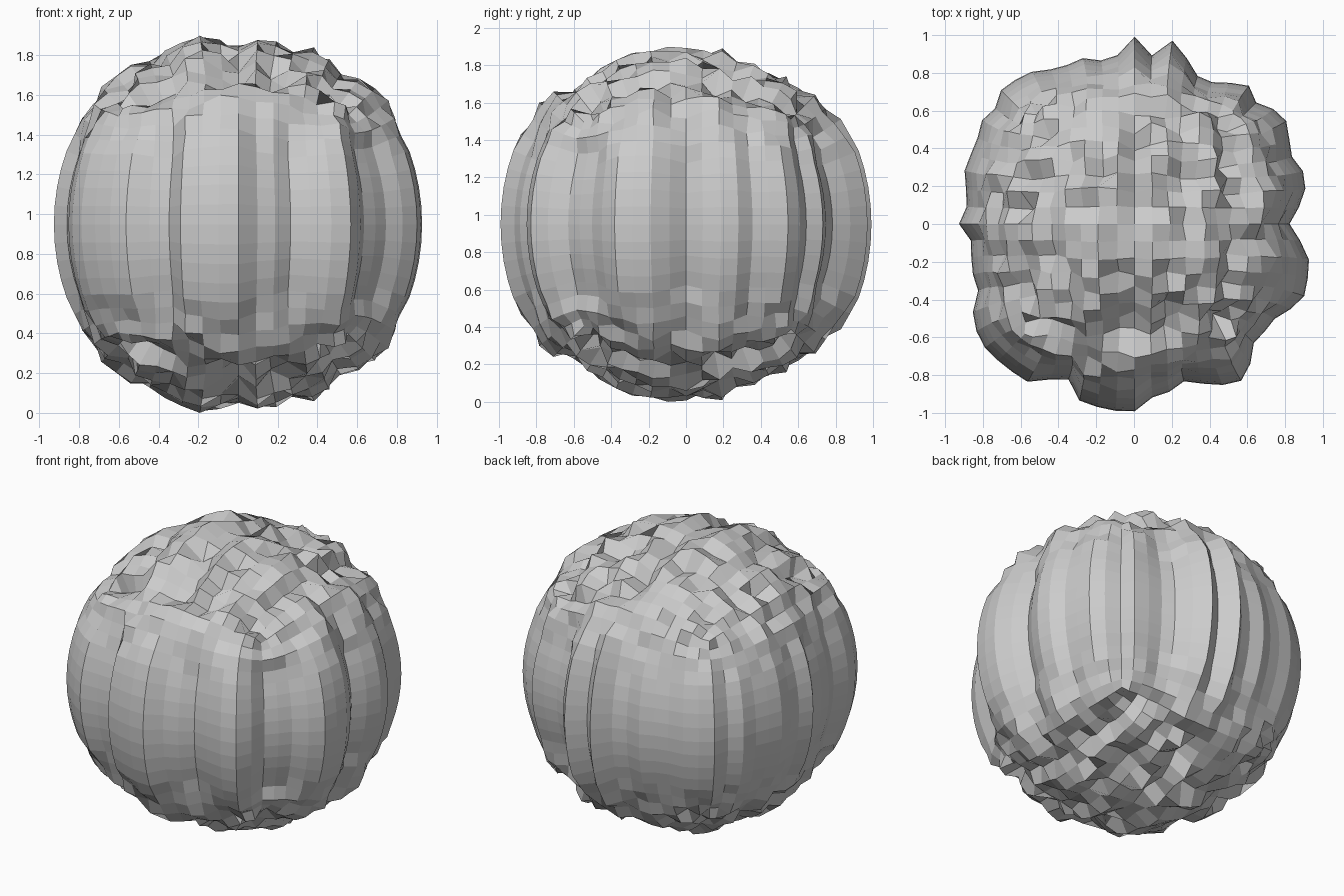
import bpy, math, random

random.seed(4)
cube = bpy.data.objects.get("Cube")
if cube:
    bpy.data.objects.remove(cube, do_unlink=True)

# Ridged outline around the equator, in hundredths
OUTLINE = [(-1, 100), (10, 88), (20, 97), (34, 77), (40, 75), (61, 73), (65, 62),
           (77, 60), (81, 53), (82, 37), (91, 25), (90, 16), (82, 0), (93, -21),
           (92, -26), (89, -41), (75, -49), (61, -65), (61, -79), (54, -85),
           (32, -84), (24, -83), (16, -91), (8, -92), (-1, -100), (-29, -94),
           (-36, -80), (-56, -84), (-79, -66), (-87, -49), (-81, -40), (-87, -21),
           (-85, -11), (-93, 0), (-88, 11), (-90, 34), (-83, 40), (-83, 53),
           (-74, 60), (-73, 69), (-57, 80), (-39, 82), (-29, 88), (-20, 86),
           (-10, 88)]
# Highest bumps of the caps along x and along y
CEILING_X = [97, 98, 95, 94, 97, 96, 92, 88, 94, 92, 92, 97, 95, 90, 95]
CEILING_Y = [97, 98, 99, 98, 96, 95, 96, 95, 92, 97, 90, 96, 95, 96, 97]

polar = sorted((math.atan2(y, x), math.hypot(x, y) / 100) for x, y in OUTLINE)
first, last = polar[0], polar[-1]
polar = ([(last[0] - math.tau, last[1])] + polar
         + [(first[0] + math.tau, first[1])])


def outline_radius(angle):
    for (a, r), (b, s) in zip(polar, polar[1:]):
        if a <= angle <= b:
            return r + (s - r) * (angle - a) / max(b - a, 1e-6)


def subdivided_cube(kind):
    """Evaluated mesh of a cube with the given subdivision type."""
    bpy.ops.mesh.primitive_cube_add(size=2)
    obj = bpy.context.object
    mod = obj.modifiers.new("subdivision", 'SUBSURF')
    mod.subdivision_type = kind
    mod.levels = mod.render_levels = 4
    graph = bpy.context.evaluated_depsgraph_get()
    mesh = bpy.data.meshes.new_from_object(obj.evaluated_get(graph))
    bpy.data.objects.remove(obj, do_unlink=True)
    return mesh


# Each vertex of the plain grid names the cell of the rounded one
HALF = 8
STRIPE_ROWS = 4
grid = subdivided_cube('SIMPLE')
body = subdivided_cube('CATMULL_CLARK')
cells = [tuple(round(c * HALF) for c in v.co) for v in grid.vertices]
bpy.data.meshes.remove(grid)

# Swelling of each vertical column, read where it crosses the equator
swelling = {}
for (i, j, k), vert in zip(cells, body.vertices):
    if k == 0:
        angle = math.atan2(vert.co.y, vert.co.x)
        swelling[i, j] = outline_radius(angle) / vert.co.length


def surface_radius(i, j, k, base):
    """Straight ridges round the middle, broken into bumps above and below."""
    if (i, j) not in swelling:
        top = min(CEILING_X[i + HALF - 1], CEILING_Y[j + HALF - 1]) / 100
        return top + 0.02 - 0.1 * random.random() ** 2
    ridge = swelling[i, j] * base
    bump = 1.03 - 0.13 * random.random()
    blend = 0.6 * min(max((k - STRIPE_ROWS) / 3, 0), 1)
    return ridge + (bump - ridge) * blend


# Bumps mirror between the upper and lower halves
radii = {}
for (i, j, k), vert in zip(cells, body.vertices):
    key = (i, j, abs(k))
    if key not in radii:
        radii[key] = surface_radius(*key, vert.co.length)
    vert.co = vert.co.normalized() * radii[key]

# Stand on the ground, centred
for axis in range(3):
    values = [v.co[axis] for v in body.vertices]
    shift = min(values) if axis == 2 else (min(values) + max(values)) / 2
    for v in body.vertices:
        v.co[axis] -= shift

# Flat-shaded grey stone
stone = bpy.data.materials.new("grey_stone")
stone.use_nodes = True
stone.diffuse_color = (0.6, 0.6, 0.6, 1)
stone.node_tree.nodes["Principled BSDF"].inputs["Base Color"].default_value = (0.6, 0.6, 0.6, 1)
body.materials.clear()
body.materials.append(stone)
body.polygons.foreach_set("use_smooth", [False] * len(body.polygons))
body.name = "ridged_boulder"
boulder = bpy.data.objects.new("ridged_boulder", body)
bpy.context.collection.objects.link(boulder)
